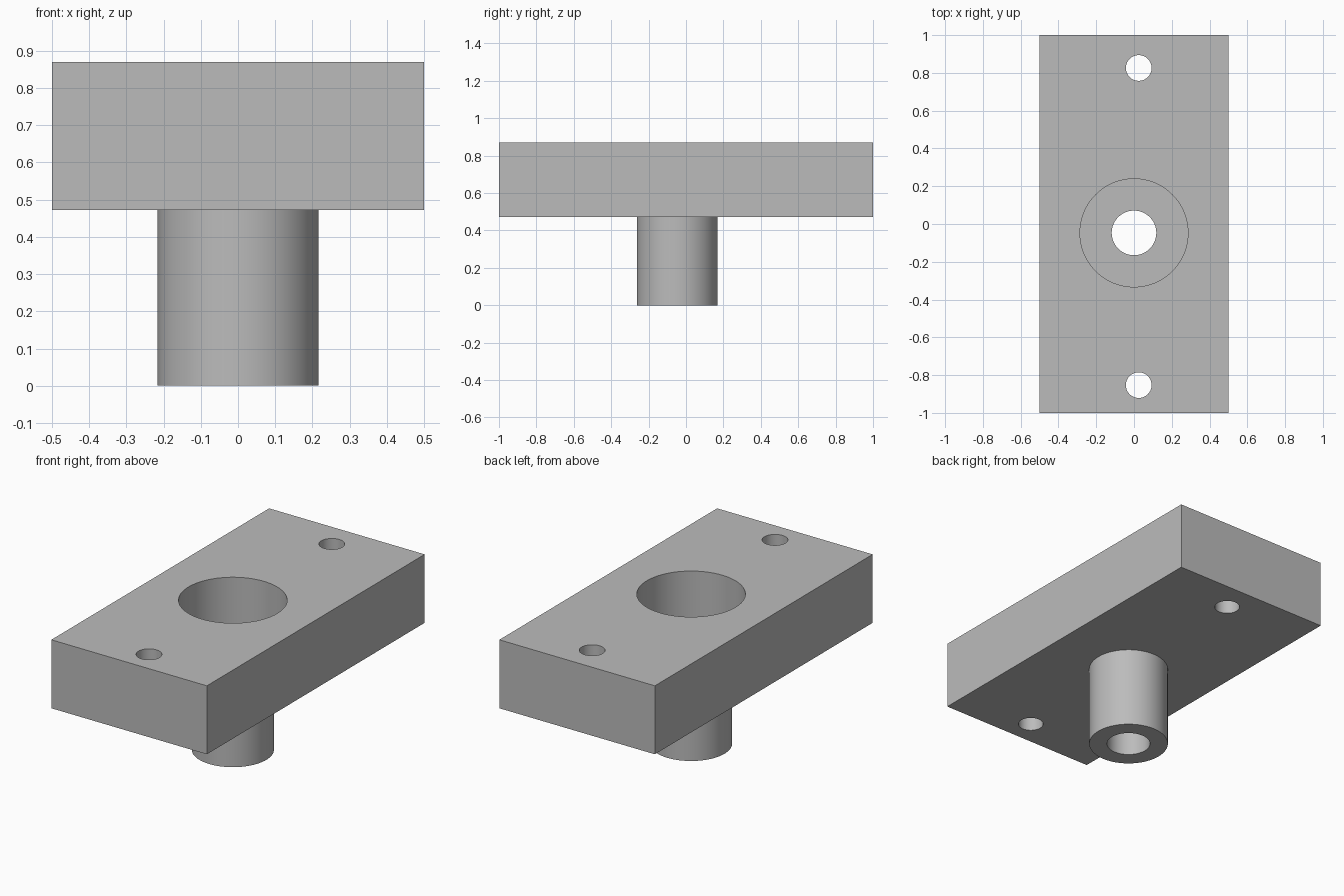
import bpy
import math

cube = bpy.data.objects.get("Cube")
if cube:
    bpy.data.objects.remove(cube, do_unlink=True)

TOP, UNDERSIDE, FLOOR = 0.87, 0.472, 0.54
AXIS = (0.0, -0.047)

grey = bpy.data.materials.new("plain grey")
grey.use_nodes = True
grey.diffuse_color = (0.5, 0.5, 0.5, 1)
grey.node_tree.nodes["Principled BSDF"].inputs["Base Color"].default_value = (0.5, 0.5, 0.5, 1)


def cylinder(name, centre, radius, low, high):
    bpy.ops.mesh.primitive_cylinder_add(
        vertices=96, radius=radius, depth=high - low,
        location=(*centre, (low + high) / 2))
    obj = bpy.context.object
    obj.name = name
    return obj


def combine(body, tool, operation):
    mod = body.modifiers.new(tool.name, 'BOOLEAN')
    mod.operation = operation
    mod.solver = 'EXACT'
    mod.object = tool
    bpy.context.view_layer.objects.active = body
    bpy.ops.object.modifier_apply(modifier=mod.name)
    bpy.data.objects.remove(tool, do_unlink=True)


# Rectangular plate
bpy.ops.mesh.primitive_cube_add(size=1, location=(0, 0, (TOP + UNDERSIDE) / 2))
body = bpy.context.object
body.name = "flanged_plate"
body.scale = (1, 2, TOP - UNDERSIDE)
bpy.ops.object.transform_apply(location=True, rotation=False, scale=True)

# Round boss under the plate
combine(body, cylinder("boss", AXIS, 0.216, 0, UNDERSIDE + 0.03), 'UNION')

# Wide counterbore, through bore and two mounting holes
combine(body, cylinder("counterbore", AXIS, 0.286, FLOOR, 1), 'DIFFERENCE')
combine(body, cylinder("bore", AXIS, 0.118, -0.1, 1), 'DIFFERENCE')
for y in (-0.853, 0.826):
    combine(body, cylinder("mounting_hole", (0.025, y), 0.068, 0.3, 1), 'DIFFERENCE')

# Finish
body.data.materials.clear()
body.data.materials.append(grey)
for poly in body.data.polygons:
    poly.material_index = 0
bpy.ops.object.select_all(action='DESELECT')
body.select_set(True)
bpy.context.view_layer.objects.active = body
bpy.ops.object.shade_smooth_by_angle(angle=math.radians(30))
